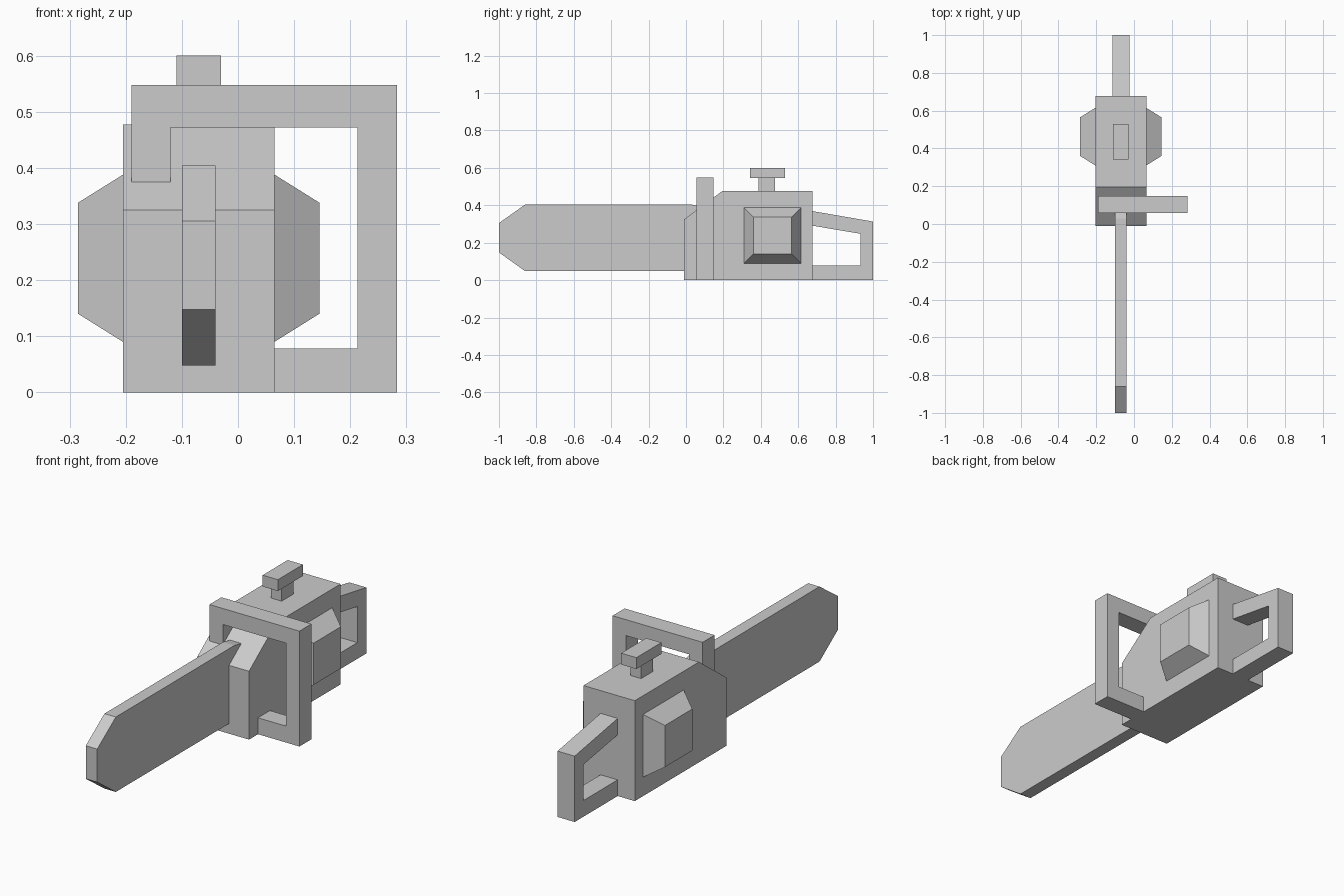
import bpy, bmesh
from mathutils import Vector

if "Cube" in bpy.data.objects:
    bpy.data.objects.remove(bpy.data.objects["Cube"])

MID = -0.07  # x of the saw's centre plane


def finish(name, bm):
    bmesh.ops.recalc_face_normals(bm, faces=bm.faces)
    mesh = bpy.data.meshes.new(name)
    bm.to_mesh(mesh)
    bm.free()
    obj = bpy.data.objects.new(name, mesh)
    bpy.context.collection.objects.link(obj)
    return obj


def extrude_profile(name, profile, axis, lo, hi):
    """Extrude a (y, z) profile along x, or an (x, z) profile along y."""
    bm = bmesh.new()
    place = (lambda a, b: (lo, a, b)) if axis == 'x' else (lambda a, b: (a, lo, b))
    face = bm.faces.new([bm.verts.new(place(a, b)) for a, b in profile])
    new = bmesh.ops.extrude_face_region(bm, geom=[face])['geom']
    offset = Vector((hi - lo, 0, 0) if axis == 'x' else (0, hi - lo, 0))
    bmesh.ops.translate(bm, vec=offset, verts=[v for v in new if isinstance(v, bmesh.types.BMVert)])
    return finish(name, bm)


def box(name, half_x, y0, y1, z0, z1):
    rect = [(y0, z0), (y1, z0), (y1, z1), (y0, z1)]
    return extrude_profile(name, rect, 'x', MID - half_x, MID + half_x)


def side_cover(name, side):
    """Tapered cover standing out from one side of the body."""
    bm = bmesh.new()
    rings = []
    for out, y0, y1, z0, z1 in ((0.135, 0.31, 0.615, 0.09, 0.388),
                                (0.215, 0.36, 0.565, 0.14, 0.338)):
        x = MID + side * out
        rings.append([bm.verts.new((x, y, z)) for y, z in
                      ((y0, z0), (y1, z0), (y1, z1), (y0, z1))])
    base, cap = rings
    bm.faces.new(cap)
    for i in range(4):
        j = (i + 1) % 4
        bm.faces.new((base[i], base[j], cap[j], cap[i]))
    bm.faces.new(base[::-1])
    return finish(name, bm)


# Engine body with sloped front top
extrude_profile("engine_body", [(-0.01, 0), (0.677, 0), (0.677, 0.477), (0.195, 0.477),
                                (-0.01, 0.325)], 'x', MID - 0.135, MID + 0.135)

# Guide bar with clipped tip
extrude_profile("guide_bar", [(-1, 0.148), (-0.86, 0.048), (0.0, 0.048), (0.1, 0.39),
                              (0.03, 0.404), (-0.86, 0.404), (-1, 0.305)],
                'x', MID - 0.03, MID + 0.03)

# Wrap-around front handle
extrude_profile("front_handle", [(0.06, 0), (0.283, 0), (0.283, 0.548), (-0.19, 0.548),
                                 (-0.19, 0.37), (-0.12, 0.37), (-0.12, 0.472),
                                 (0.213, 0.472), (0.213, 0.078), (0.06, 0.078)],
                'y', 0.057, 0.147)

# Rear grip loop
extrude_profile("rear_handle", [(0.67, 0), (1, 0), (1, 0.313), (0.67, 0.37), (0.67, 0.292),
                                (0.932, 0.248), (0.932, 0.077), (0.67, 0.077)],
                'x', MID - 0.045, MID + 0.045)

# Starter knob and its stem
box("knob_stem", 0.028, 0.388, 0.477, 0.47, 0.546)
box("knob_top", 0.04, 0.342, 0.53, 0.546, 0.6)

# Tapered covers on both sides
side_cover("right_cover", 1)
side_cover("left_cover", -1)
